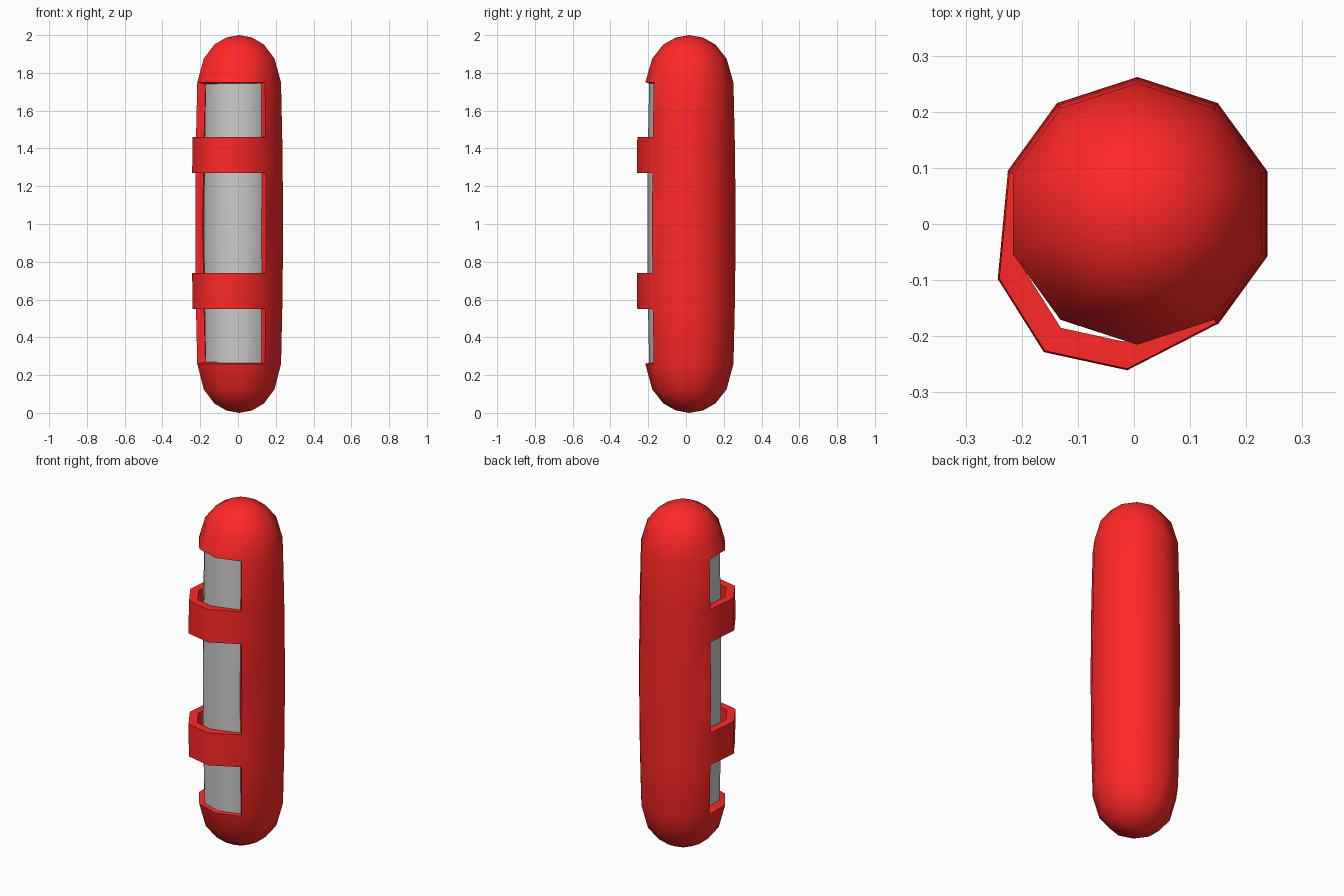
import bpy, bmesh
from math import sin, cos, radians

if "Cube" in bpy.data.objects:
    bpy.data.objects.remove(bpy.data.objects["Cube"])

SIDES = 10
CX, CY = 0.006, 0.018


def bulge(z, r_mid, drop):
    return r_mid - drop * ((z - 1.0) / 0.75) ** 2


def add_rings(bm, profile, cx, cy):
    # ten-sided rings; index 0 is at 18 degrees
    return [[bm.verts.new((cx + r * cos(radians(18 + 36 * i)),
                           cy + r * sin(radians(18 + 36 * i)), z))
             for i in range(SIDES)] for r, z in profile]


def finish(name, bm, angle):
    bmesh.ops.recalc_face_normals(bm, faces=bm.faces)
    mesh = bpy.data.meshes.new(name)
    bm.to_mesh(mesh)
    bm.free()
    obj = bpy.data.objects.new(name, mesh)
    bpy.context.collection.objects.link(obj)
    bpy.ops.object.select_all(action='DESELECT')
    obj.select_set(True)
    bpy.context.view_layer.objects.active = obj
    return obj


def smooth(angle):
    bpy.ops.object.shade_smooth_by_angle(angle=radians(angle))


# Red capsule shell with an open window crossed by two raised bands
dome = [(0.072, 0.013), (0.138, 0.05), (0.197, 0.125)]
body_z = [0.26, 0.55, 0.74, 1.0, 1.27, 1.46, 1.75]
profile = dome + [(bulge(z, 0.244, 0.011), z) for z in body_z]
profile += [(r, 2.0 - z) for r, z in reversed(dome)]
first, last = len(dome), len(dome) + len(body_z) - 1
band_rows = (first + 1, first + 4)
window_cols = (4, 5, 6, 7)

bm = bmesh.new()
rings = add_rings(bm, profile, CX, CY)
for row in range(len(rings) - 1):
    in_window = first <= row < last and row not in band_rows
    for i in range(SIDES):
        if in_window and i in window_cols:
            continue
        j = (i + 1) % SIDES
        bm.faces.new((rings[row][i], rings[row][j],
                      rings[row + 1][j], rings[row + 1][i]))
for ring, z in ((rings[0], 0.0), (rings[-1], 2.0)):
    pole = bm.verts.new((CX, CY, z))
    for i in range(SIDES):
        bm.faces.new((ring[i], ring[(i + 1) % SIDES], pole))

# Push the bands outward towards the front left
shifts = {5: (-0.018, -0.041), 6: (-0.024, -0.05), 7: (-0.018, -0.036)}
for row in band_rows:
    for ring in (rings[row], rings[row + 1]):
        for i, (dx, dy) in shifts.items():
            ring[i].co.x += dx
            ring[i].co.y += dy
bmesh.ops.delete(bm, geom=[v for v in bm.verts if not v.link_faces],
                 context='VERTS')
shell = finish("outer_shell", bm, 50)
solid = shell.modifiers.new("thickness", 'SOLIDIFY')
solid.thickness = 0.046
solid.offset = -1
solid.use_even_offset = True
bpy.ops.object.modifier_apply(modifier=solid.name)
smooth(50)
red = bpy.data.materials.new("red")
red.diffuse_color = (1.0, 0.02, 0.02, 1.0)
red.use_nodes = True
red.node_tree.nodes["Principled BSDF"].inputs["Base Color"].default_value = red.diffuse_color
shell.data.materials.append(red)

# Grey inner core seen through the window
bm = bmesh.new()
core_z = [0.24, 0.5, 0.75, 1.0, 1.25, 1.5, 1.76]
rings = add_rings(bm, [(bulge(z, 0.195, 0.009), z) for z in core_z],
                  0.006, -0.009)
for lower, upper in zip(rings, rings[1:]):
    for i in range(SIDES):
        j = (i + 1) % SIDES
        bm.faces.new((lower[i], lower[j], upper[j], upper[i]))
bm.faces.new(rings[0])
bm.faces.new(rings[-1])
finish("inner_core", bm, 50)
smooth(50)
